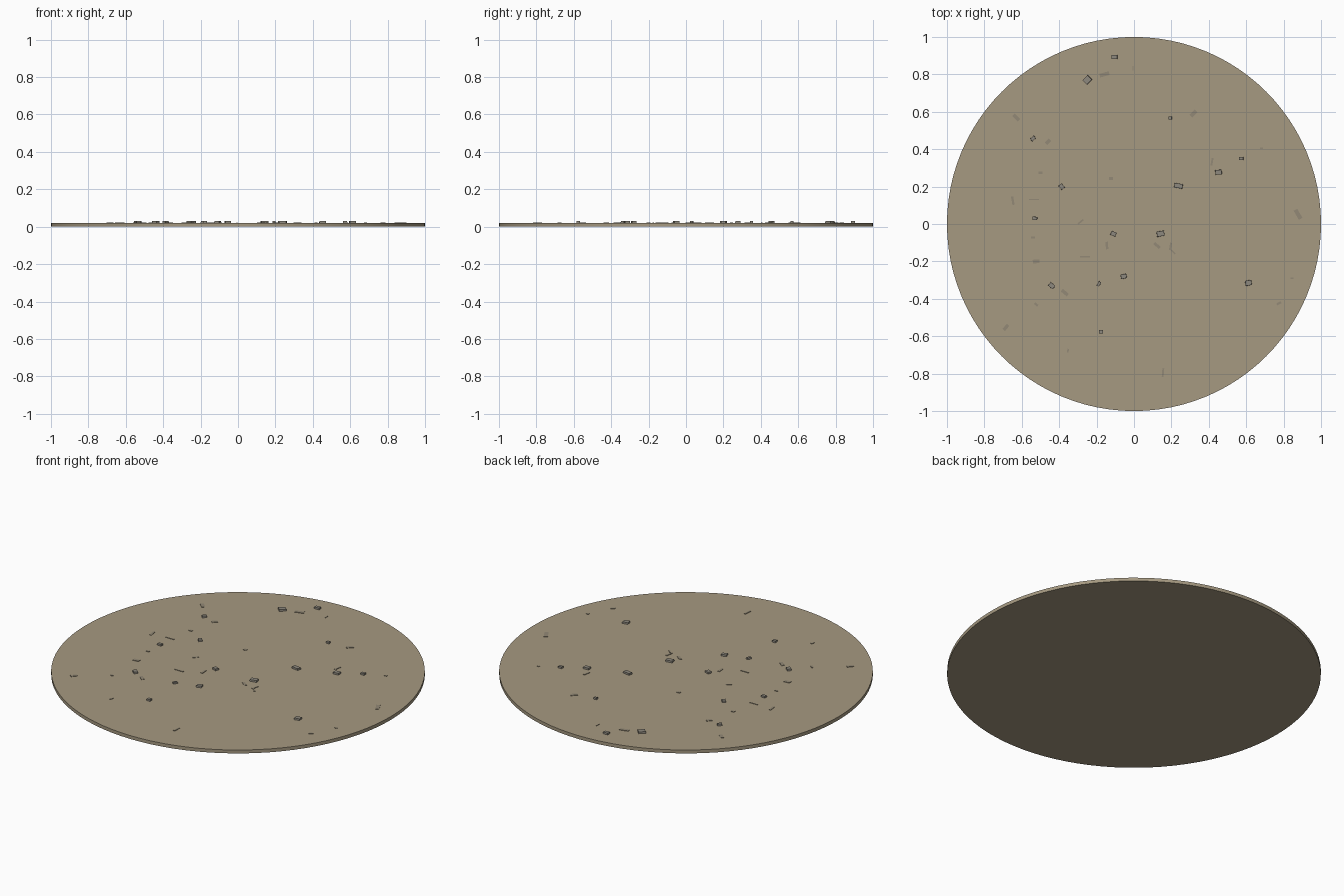
import bpy, bmesh
from math import radians
from mathutils import Matrix

def mat(name, c):
    m = bpy.data.materials.new(name)
    m.diffuse_color = (*c, 1)
    return m

earth = mat("earth", (0.38, 0.32, 0.22))
grey = mat("stone_grey", (0.27, 0.25, 0.21))
brown = mat("twig_brown", (0.29, 0.25, 0.18))

TOP = 0.02

# Round ground disc
bpy.ops.mesh.primitive_cylinder_add(vertices=96, radius=1, depth=TOP, location=(0, 0, TOP / 2))
disc = bpy.context.object
disc.name = "ground_disc"
disc.data.materials.append(earth)
bpy.ops.object.shade_smooth_by_angle(angle=radians(30))

def scatter(name, items, z0, z1, taper, material):
    """Low blocks (x, y, length, width, degrees) with a slightly narrower top."""
    bm = bmesh.new()
    for x, y, l, w, a in items:
        m = (Matrix.Translation((x, y, (z0 + z1) / 2)) @ Matrix.Rotation(radians(a), 4, 'Z')
             @ Matrix.Diagonal((l, w, z1 - z0, 1)))
        vs = bmesh.ops.create_cube(bm, size=1)["verts"]
        for v in vs:
            if v.co.z > 0:
                v.co.x *= taper
                v.co.y *= taper
            v.co = m @ v.co
    me = bpy.data.meshes.new(name)
    bm.to_mesh(me)
    bm.free()
    me.materials.append(material)
    bpy.context.collection.objects.link(bpy.data.objects.new(name, me))

# Raised pebbles
pebbles = [
    (-.25, .77, .04, .034, 45), (-.105, .893, .032, .021, 0), (.193, .567, .018, .015, 0),
    (-.54, .457, .027, .018, 40), (-.387, .2, .028, .022, -50), (-.53, .03, .026, .018, -5),
    (.238, .204, .045, .025, -10), (.452, .277, .035, .026, 3), (.573, .35, .023, .018, 0),
    (-.11, -.052, .029, .023, -20), (.142, -.052, .041, .028, 10), (-.055, -.28, .031, .024, 15),
    (-.44, -.33, .032, .024, -40), (-.187, -.32, .026, .014, 60),
    (-.176, -.576, .022, .02, 0), (.612, -.315, .034, .028, 10)]
scatter("pebbles", pebbles, 0.018, 0.03, 0.95, grey)

# Thin flat twigs and chips
chips = [
    (-.158, .8, .052, .02, 15), (-.005, .832, .025, .006, 90), (-.63, .57, .042, .02, -45),
    (.318, .59, .04, .02, 45), (-.46, .44, .032, .02, 45), (.683, .404, .016, .008, 0),
    (.417, .333, .04, .01, 80), (-.5, .275, .02, .014, 0), (-.123, .243, .02, .016, 0),
    (-.648, .125, .046, .012, -80), (-.535, .13, .052, .006, 0), (.877, .052, .056, .022, -60),
    (-.285, .012, .036, .009, 40), (-.54, -.072, .022, .01, 0), (-.145, -.115, .04, .013, -85),
    (.123, -.115, .04, .015, -40), (.195, -.12, .04, .01, 80), (.21, -.15, .03, .008, -45),
    (-.262, -.175, .054, .009, 0), (-.523, -.2, .036, .02, 5), (-.37, -.367, .042, .018, -40),
    (-.523, -.43, .022, .012, -40), (-.685, -.553, .036, .018, 50), (-.353, -.677, .02, .009, 80),
    (.155, -.794, .046, .01, 85), (.775, -.424, .026, .012, 30), (.845, -.29, .015, .01, 0)]
scatter("flat_chips", chips, 0.018, 0.0225, 1.0, brown)
